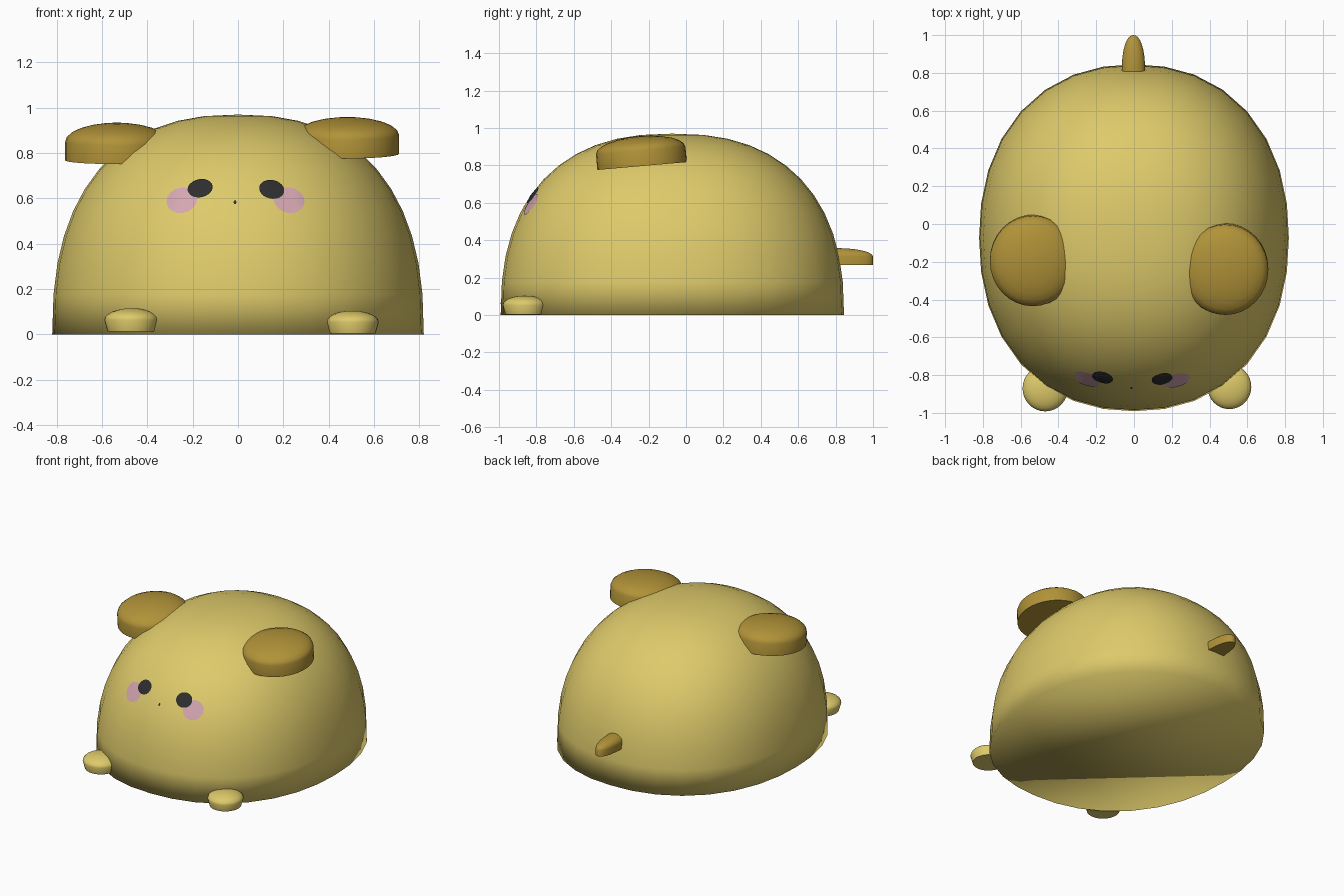
import bpy, bmesh, math
from mathutils import Vector, Matrix
from mathutils.bvhtree import BVHTree

if "Cube" in bpy.data.objects:
    bpy.data.objects.remove(bpy.data.objects["Cube"])


def material(name, rgb):
    m = bpy.data.materials.new(name)
    m.diffuse_color = (*rgb, 1)
    m.use_nodes = True
    m.node_tree.nodes["Principled BSDF"].inputs["Base Color"].default_value = m.diffuse_color
    return m


YELLOW = material("soft yellow", (0.73, 0.59, 0.145))
BROWN = material("golden brown", (0.44, 0.29, 0.04))
PINK = material("blush pink", (0.66, 0.38, 0.44))
BLACK = material("charcoal", (0.027, 0.027, 0.027))


def finish(bm, name, mat, sharp=None):
    bmesh.ops.recalc_face_normals(bm, faces=bm.faces)
    me = bpy.data.meshes.new(name)
    bm.to_mesh(me)
    bm.free()
    ob = bpy.data.objects.new(name, me)
    bpy.context.collection.objects.link(ob)
    me.materials.append(mat)
    for p in me.polygons:
        p.use_smooth = True
    if sharp:
        bpy.ops.object.select_all(action='DESELECT')
        ob.select_set(True)
        bpy.context.view_layer.objects.active = ob
        bpy.ops.object.shade_smooth_by_angle(angle=math.radians(sharp))
    return ob


def lathe(profile, rx, ry, n, power=2.0):
    """Closed dome: rings of (radius factor, z), ending in a single top point."""
    bm = bmesh.new()
    rings = []
    for r, z in profile[:-1]:
        ring = []
        for i in range(n):
            a = 2 * math.pi * i / n
            c, s = math.cos(a), math.sin(a)
            k = r * (abs(c) ** power + abs(s) ** power) ** (-1 / power)
            ring.append(bm.verts.new((rx * k * c, ry * k * s, z)))
        rings.append(ring)
    top = bm.verts.new((0, 0, profile[-1][1]))
    for lo, hi in zip(rings, rings[1:]):
        for i in range(n):
            j = (i + 1) % n
            bm.faces.new((lo[i], lo[j], hi[j], hi[i]))
    for i in range(n):
        bm.faces.new((rings[-1][i], rings[-1][(i + 1) % n], top))
    bm.faces.new(rings[0][::-1])
    return bm


# Body: squarish dome with a flat underside
H, STEPS, E = 0.97, 12, 2.4
profile = []
for k in range(STEPS + 1):
    a = math.pi / 2 * k / STEPS
    profile.append((math.cos(a) ** (2 / E) if k < STEPS else 0, H * math.sin(a) ** (2 / E)))
bm = lathe(profile, 0.82, 0.918, 32, 2.2)
bmesh.ops.translate(bm, verts=bm.verts, vec=(0, -0.073, 0))
tree = BVHTree.FromBMesh(bm)
finish(bm, "body", YELLOW)


# Ears, paws and tail: flat-bottomed pucks with a domed top
def puck(name, mat, loc, rx, ry, h, side, tilt=0, base=1.0, power=2.0):
    prof = [(base, 0), (1, side * h)]
    for k in range(1, 7):
        a = math.pi / 2 * k / 6
        prof.append((math.cos(a), h * (side + (1 - side) * math.sin(a))))
    b = lathe(prof, rx, ry, 32, power)
    bmesh.ops.transform(b, verts=b.verts, matrix=Matrix.Translation(loc)
                        @ Matrix.Rotation(math.radians(tilt), 4, 'X'))
    finish(b, name, mat, 40)


puck("left_ear", BROWN, (-0.535, -0.19, 0.768), 0.228, 0.24, 0.165, 0.5, 4)
puck("right_ear", BROWN, (0.483, -0.235, 0.797), 0.228, 0.24, 0.16, 0.52, 5)
puck("left_paw", YELLOW, (-0.47, -0.87, 0.012), 0.12, 0.122, 0.103, 0.5, base=0.88)
puck("right_paw", YELLOW, (0.505, -0.862, 0.004), 0.116, 0.118, 0.1, 0.5, base=0.88)
puck("tail", BROWN, (-0.003, 0.81, 0.268), 0.062, 0.19, 0.09, 0.5, power=2.2)


# Face details: thin patches draped over the front of the body
def patch(name, mat, x, z, rx, rz, tilt, lift):
    b = bmesh.new()
    n, t = 24, math.radians(tilt)

    def vert(r, a):
        u, v = r * rx * math.cos(a), r * rz * math.sin(a)
        px = x + u * math.cos(t) - v * math.sin(t)
        pz = z + u * math.sin(t) + v * math.cos(t)
        hit = tree.ray_cast(Vector((px, -3, pz)), Vector((0, 1, 0)))[0]
        return b.verts.new((px, hit.y - lift, pz))

    mid = vert(0, 0)
    prev = None
    for r in (0.33, 0.67, 1):
        ring = [vert(r, 2 * math.pi * i / n) for i in range(n)]
        for i in range(n):
            j = (i + 1) % n
            b.faces.new((prev[i], ring[i], ring[j], prev[j]) if prev
                        else (mid, ring[i], ring[j]))
        prev = ring
    ob = finish(b, name, mat)
    # make sure the patch faces outward
    if sum(p.normal.y for p in ob.data.polygons) > 0:
        ob.data.flip_normals()


patch("left_cheek", PINK, -0.248, 0.592, 0.068, 0.056, 15, 0.004)
patch("right_cheek", PINK, 0.226, 0.592, 0.068, 0.056, -15, 0.004)
patch("left_eye", BLACK, -0.167, 0.645, 0.056, 0.040, 12, 0.008)
patch("right_eye", BLACK, 0.149, 0.640, 0.056, 0.041, -12, 0.008)
patch("nose", BLACK, -0.013, 0.583, 0.006, 0.009, 0, 0.004)
